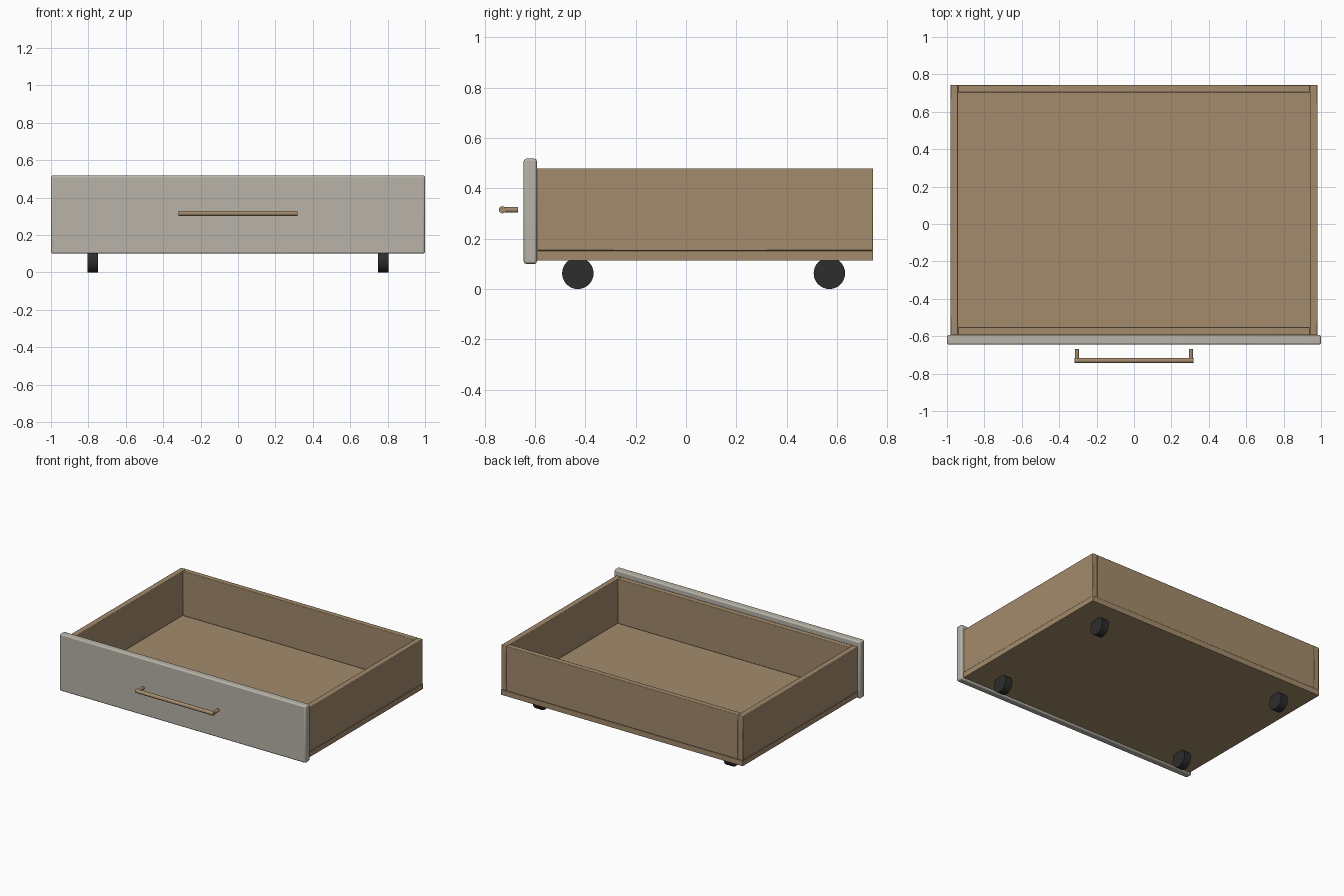
import bpy, math

if "Cube" in bpy.data.objects:
    bpy.data.objects.remove(bpy.data.objects["Cube"])


def material(name, rgb):
    m = bpy.data.materials.new(name)
    m.diffuse_color = (*rgb, 1)
    m.use_nodes = True
    m.node_tree.nodes["Principled BSDF"].inputs["Base Color"].default_value = m.diffuse_color
    return m


WOOD = material("oak wood", (0.366, 0.258, 0.150))
PAINT = material("warm grey paint", (0.479, 0.456, 0.392))
RUBBER = material("black rubber", (0.026, 0.026, 0.026))


def box(name, lo, hi, mat, bevel=0.0, segments=2):
    bpy.ops.mesh.primitive_cube_add(size=1, location=[(a + b) / 2 for a, b in zip(lo, hi)])
    o = bpy.context.object
    o.name = name
    o.scale = [b - a for a, b in zip(lo, hi)]
    bpy.ops.object.transform_apply(location=False, rotation=False, scale=True)
    o.data.materials.append(mat)
    if bevel:
        b = o.modifiers.new("soft edges", 'BEVEL')
        b.width = bevel
        b.segments = segments
        bpy.ops.object.shade_smooth_by_angle(angle=math.radians(35))
    return o


def cylinder(name, centre, radius, depth, axis, mat, sides=24):
    rot = {'X': (0, math.pi / 2, 0), 'Y': (math.pi / 2, 0, 0)}[axis]
    bpy.ops.mesh.primitive_cylinder_add(vertices=sides, radius=radius, depth=depth,
                                        location=centre, rotation=rot)
    o = bpy.context.object
    o.name = name
    o.data.materials.append(mat)
    bpy.ops.object.shade_smooth_by_angle(angle=math.radians(35))
    return o


# drawer tray: floor and four walls
X, T = 0.982, 0.041
Y0, Y1 = -0.593, 0.744
Z0, ZF, Z1 = 0.113, 0.152, 0.48
box("drawer_floor", (-X, Y0, Z0), (X, Y1, ZF), WOOD)
for s, side in ((-1, "left"), (1, "right")):
    xs = sorted((s * X, s * (X - T)))
    box(side + "_wall", (xs[0], Y0, ZF), (xs[1], Y1, Z1), WOOD, 0.004)
box("back_wall", (-X + T, Y1 - T, ZF), (X - T, Y1, Z1), WOOD, 0.004)
box("inner_front_wall", (-X + T, Y0, ZF), (X - T, Y0 + T, Z1), WOOD, 0.004)

# painted front panel
box("front_panel", (-1, -0.645, 0.10), (1, Y0, 0.518), PAINT, 0.01, 3)

# handle bar and its two posts
cylinder("handle_bar", (0, -0.73, 0.315), 0.014, 0.634, 'X', WOOD)
for s, side in ((-1, "left"), (1, "right")):
    cylinder(side + "_handle_post", (s * 0.305, -0.699, 0.315), 0.0115, 0.062, 'Y', WOOD)

# four wheels
for s, side in ((-1, "left"), (1, "right")):
    for y, end in ((-0.43, "front"), (0.57, "back")):
        cylinder(f"{end}_{side}_wheel", (s * 0.776, y, 0.0625), 0.0625, 0.056, 'X', RUBBER, 32)
